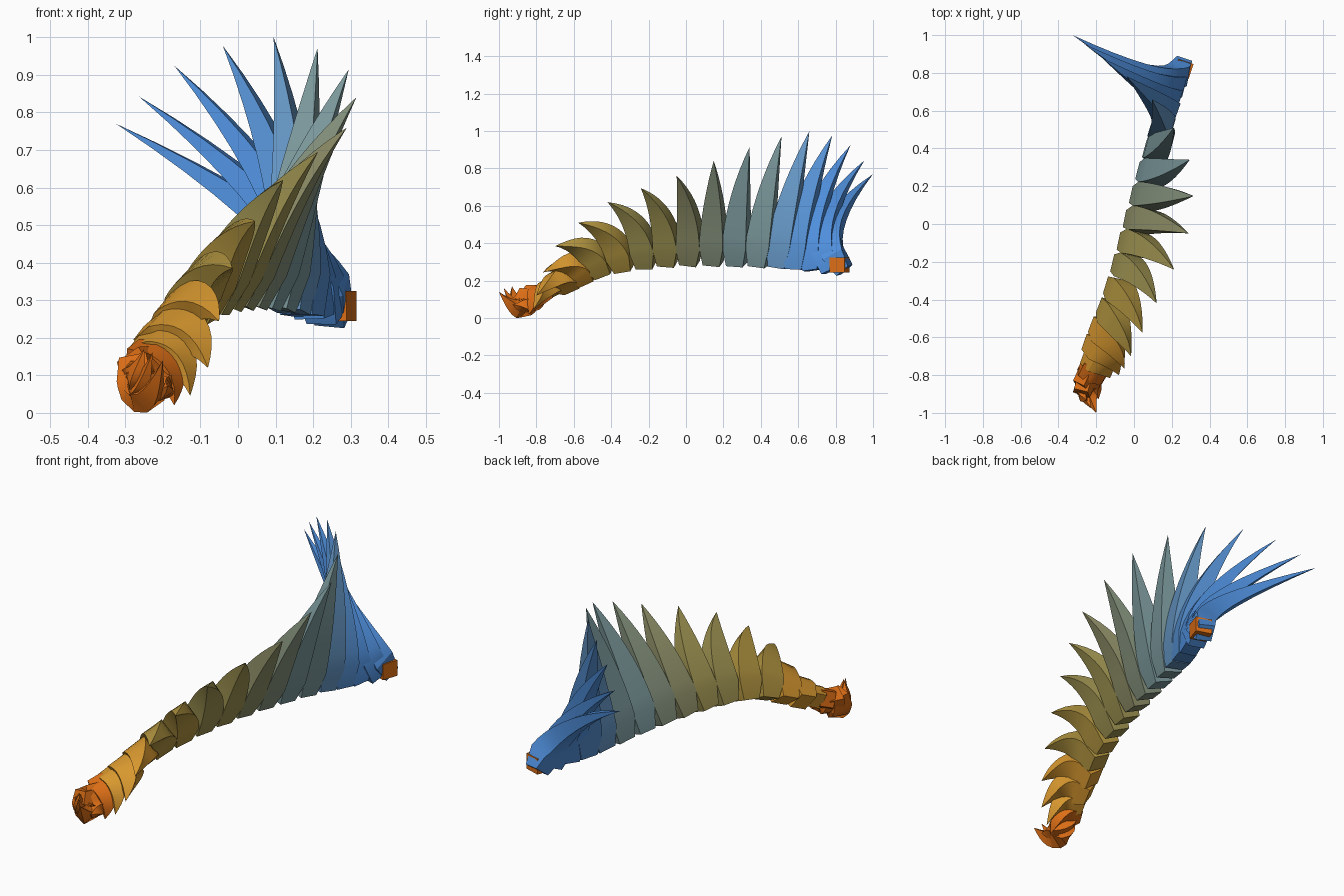
import bpy, bmesh, math
from mathutils import Vector

if "Cube" in bpy.data.objects:
    bpy.data.objects.remove(bpy.data.objects["Cube"])

# base, bend and tip of every second blade along the spine
KEYS = [
    ((.25, .82, .29), (.22, .68, .47), (-.325, 1.0, .77)),
    ((.20, .67, .30), (.18, .64, .56), (-.17, .88, .925)),
    ((.14, .50, .32), (.17, .54, .62), (.095, .66, 1.0)),
    ((.075, .27, .335), (.16, .27, .61), (.295, .34, .915)),
    ((.01, .02, .34), (.11, .03, .58), (.29, -.05, .76)),
    ((-.055, -.22, .325), (.03, -.24, .53), (.12, -.42, .62)),
    ((-.13, -.46, .28), (-.08, -.53, .41), (-.015, -.70, .385)),
    ((-.20, -.64, .20), (-.12, -.69, .25), (-.08, -.80, .12)),
    ((-.245, -.77, .14), (-.17, -.80, .12), (-.17, -.84, .02)),
    ((-.265, -.85, .11), (-.245, -.87, -.02), (-.20, -1.0, .14)),
    ((-.265, -.87, .10), (-.28, -.92, .07), (-.25, -.93, .17)),
]
COLOURS = [("blue", "4F8FDC"), ("mid blue", "5590D2"), ("steel blue", "6596C4"),
           ("grey teal", "7A979A"), ("sage", "828F7A"), ("grey olive", "8C8C66"),
           ("olive", "9C9150"), ("ochre", "B0933F"), ("gold", "D8982F"),
           ("orange", "DC6E16")]


def linear(h):
    c = [int(h[i:i + 2], 16) / 255 for i in (0, 2, 4)]
    return [((v + .055) / 1.055) ** 2.4 for v in c] + [1]


mats = []
for name, h in COLOURS:
    m = bpy.data.materials.new(name)
    m.diffuse_color = linear(h)
    m.use_nodes = True
    m.node_tree.nodes["Principled BSDF"].inputs["Base Color"].default_value = m.diffuse_color
    mats.append(m)


def key(i, part):
    """Smooth curve through the key points; i counts blades."""
    s = min(max(i / 2, 0), len(KEYS) - 1)
    k = min(int(s), len(KEYS) - 2)
    f = s - k
    p = [Vector(KEYS[min(max(j, 0), len(KEYS) - 1)][part]) for j in range(k - 1, k + 3)]
    return .5 * (2 * p[1] + (p[2] - p[0]) * f
                 + (2 * p[0] - 5 * p[1] + 4 * p[2] - p[3]) * f * f
                 + (3 * p[1] - p[0] - 3 * p[2] + p[3]) * f ** 3)


def ring(bm, centre, along, spine, thick, width):
    t = (spine - along * spine.dot(along)).normalized()
    w = along.cross(t)
    return [bm.verts.new(centre + t * thick * a + w * width * b)
            for a, b in ((1, 1), (1, -1), (-1, -1), (-1, 1))]


def blade(name, i, mat, steps=10):
    p0, p1, p2 = (key(i, n) for n in range(3))
    spine = (key(i - .5, 0) - key(i + .5, 0)).normalized()
    up = (p1 - p0).normalized()
    # blades get slimmer towards both ends of the spine
    size = .9 if i < 3 else 1 if i < 15 else .82 if i < 19 else .55
    bm = bmesh.new()
    # vertebra block under the blade
    rings = [ring(bm, p0 - up * .05 * size, up, spine, .046 * size, .046 * size)]
    # curved, tapering blade
    for j in range(1, steps):
        u = j / steps
        c = p0 * (1 - u) ** 2 + p1 * 2 * u * (1 - u) + p2 * u * u
        d = ((p1 - p0) * (1 - u) + (p2 - p1) * u).normalized()
        rings.append(ring(bm, c, d, spine, .066 * size * (1 - u ** 2),
                          .06 * size * (1 - u ** 1.6)))
    tip = bm.verts.new(p2)
    bm.faces.new(rings[0])
    for a, b in zip(rings, rings[1:]):
        for q in range(4):
            bm.faces.new((a[q], a[(q + 1) % 4], b[(q + 1) % 4], b[q]))
    for q in range(4):
        bm.faces.new((rings[-1][q], rings[-1][(q + 1) % 4], tip))
    finish(bm, name, mat)


def finish(bm, name, mat):
    bmesh.ops.recalc_face_normals(bm, faces=bm.faces)
    me = bpy.data.meshes.new(name)
    bm.to_mesh(me)
    bm.free()
    me.materials.append(mat)
    ob = bpy.data.objects.new(name, me)
    bpy.context.collection.objects.link(ob)
    bpy.ops.object.select_all(action='DESELECT')
    ob.select_set(True)
    bpy.context.view_layer.objects.active = ob
    bpy.ops.object.shade_smooth_by_angle(angle=math.radians(25))


# row of blades, blue at the back to orange at the front
SHADE = [0, 0, 0, 1, 2, 3, 3, 4, 5, 6, 6, 7, 7, 8, 8, 8, 9, 9, 9, 9, 9]
for i, s in enumerate(SHADE):
    blade(f"blade_{i + 1}", i, mats[s])

# orange end block, mostly buried in the last blue blade
bm = bmesh.new()
back = (key(0, 0) - key(1, 0)).normalized()
lo = ring(bm, Vector((.262, .82, .245)), Vector((0, 0, 1)), back, .042, .042)
hi = ring(bm, Vector((.262, .82, .325)), Vector((0, 0, 1)), back, .042, .042)
bm.faces.new(lo)
bm.faces.new(hi)
for q in range(4):
    bm.faces.new((lo[q], lo[(q + 1) % 4], hi[(q + 1) % 4], hi[q]))
finish(bm, "end_block", mats[9])
